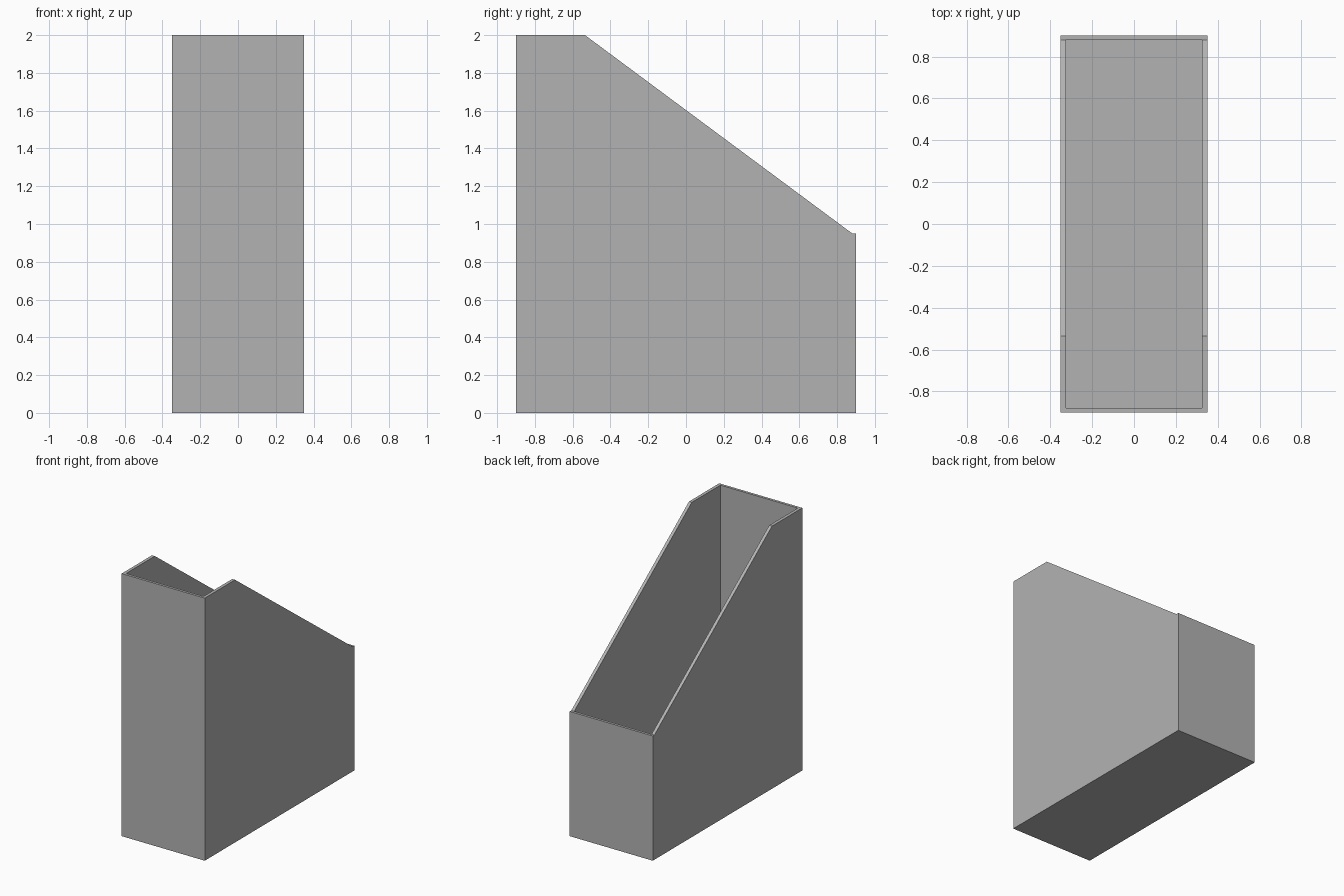
import bpy
import bmesh

if "Cube" in bpy.data.objects:
    bpy.data.objects.remove(bpy.data.objects["Cube"], do_unlink=True)

HALF_W, HALF_D = 0.35, 0.90
WALL_X, WALL_Y, FLOOR = 0.024, 0.02, 0.022

grey = bpy.data.materials.new("plain grey")
grey.use_nodes = True
colour = (0.45, 0.45, 0.45, 1)
grey.diffuse_color = colour
grey.node_tree.nodes["Principled BSDF"].inputs["Base Color"].default_value = colour


def prism(name, profile, half_width):
    """Extrude a (y, z) profile symmetrically along x."""
    bm = bmesh.new()
    face = bm.faces.new([bm.verts.new((-half_width, y, z)) for y, z in profile])
    extruded = bmesh.ops.extrude_face_region(bm, geom=[face])["geom"]
    moved = [v for v in extruded if isinstance(v, bmesh.types.BMVert)]
    bmesh.ops.translate(bm, verts=moved, vec=(2 * half_width, 0, 0))
    bmesh.ops.recalc_face_normals(bm, faces=bm.faces)
    mesh = bpy.data.meshes.new(name)
    bm.to_mesh(mesh)
    bm.free()
    mesh.materials.append(grey)
    obj = bpy.data.objects.new(name, mesh)
    bpy.context.scene.collection.objects.link(obj)
    return obj


# Outer body: tall front, sloping sides, low back with a short flat lip
inner_d = HALF_D - WALL_Y
holder = prism("file_holder", [
    (-HALF_D, 0), (HALF_D, 0), (HALF_D, 0.95),
    (inner_d, 0.95), (-0.535, 2), (-HALF_D, 2)], HALF_W)

# Hollow interior, open at the top
cutter = prism("interior_cutter", [
    (-inner_d, FLOOR), (inner_d, FLOOR),
    (inner_d, 2.2), (-inner_d, 2.2)], HALF_W - WALL_X)
cutter.hide_render = True

hollow = holder.modifiers.new("hollow", "BOOLEAN")
hollow.operation = "DIFFERENCE"
hollow.solver = "EXACT"
hollow.object = cutter

# Apply the cut and discard the cutter
bpy.context.view_layer.objects.active = holder
holder.select_set(True)
bpy.ops.object.modifier_apply(modifier=hollow.name)
bpy.data.objects.remove(cutter, do_unlink=True)
